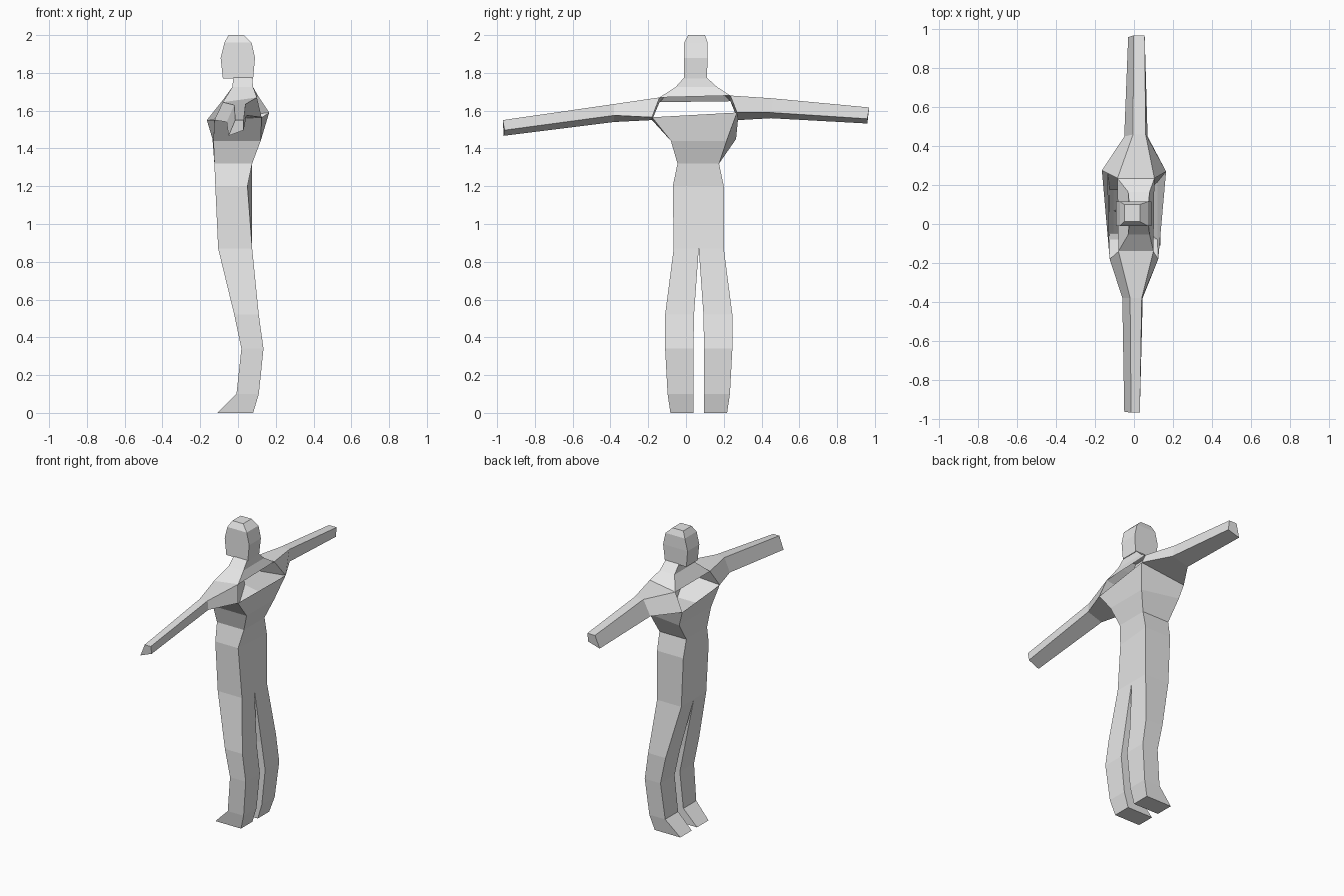
import bpy
import bmesh

if "Cube" in bpy.data.objects:
    bpy.data.objects.remove(bpy.data.objects["Cube"])

grey = bpy.data.materials.new("plain_grey")
grey.diffuse_color = (0.8, 0.8, 0.8, 1)
grey.use_nodes = True
grey.node_tree.nodes["Principled BSDF"].inputs["Base Color"].default_value = grey.diffuse_color


def loft(name, rings, cap_start=False, cap_end=False, skip=()):
    """Skin four-cornered rings; skip lists (band, side) left open for a limb."""
    bm = bmesh.new()
    loops = [[bm.verts.new(p) for p in ring] for ring in rings]
    for band, (a, b) in enumerate(zip(loops, loops[1:])):
        for i in range(4):
            j = (i + 1) % 4
            if (band, i) not in skip:
                bm.faces.new((a[i], a[j], b[j], b[i]))
    if cap_start:
        bm.faces.new(loops[0][::-1])
    if cap_end:
        bm.faces.new(loops[-1])
    bmesh.ops.recalc_face_normals(bm, faces=bm.faces)
    mesh = bpy.data.meshes.new(name)
    bm.to_mesh(mesh)
    bm.free()
    mesh.materials.append(grey)
    obj = bpy.data.objects.new(name, mesh)
    bpy.context.collection.objects.link(obj)
    return obj


def ring(z, x0, x1, y0, y1):
    return [(x0, y0, z), (x1, y0, z), (x1, y1, z), (x0, y1, z)]


# Arm roots: front low, back low, back high, front high
root_a = [(-.125, -.18, 1.55), (.125, -.18, 1.565), (.10, -.14, 1.67), (-.08, -.14, 1.645)]
root_b = [(-.165, .275, 1.55), (.165, .27, 1.59), (.105, .235, 1.68), (-.085, .235, 1.65)]

# Torso, chest and neck
hip = ring(.87, -.105, .075, -.065, .20)
waist = ring(1.2, -.12, .05, -.07, .20)
waist[2] = (.075, .20, 1.2)
chest = ring(1.44, -.13, .12, -.08, .215)
chest[3] = (-.135, .265, 1.45)
torso = loft("torso", [
    hip, waist,
    ring(1.32, -.125, .075, -.045, .175),
    chest,
    [root_a[0], root_a[1], root_b[1], root_b[0]],
    [root_a[3], root_a[2], root_b[2], root_b[3]],
    ring(1.725, -.03, .08, -.055, .165),
    ring(1.775, -.025, .075, -.01, .11),
], skip={(4, 1), (4, 3)})

# Arms
loft("arm_near", [
    root_a,
    [(-.06, -.38, 1.54), (.045, -.38, 1.575), (.04, -.38, 1.635), (-.02, -.38, 1.63)],
    [(-.05, -.965, 1.467), (.03, -.96, 1.497), (.03, -.97, 1.55), (-.015, -.97, 1.55)],
], cap_end=True)
loft("arm_far", [
    root_b,
    [(-.05, .45, 1.56), (.07, .45, 1.59), (.06, .46, 1.665), (-.005, .46, 1.665)],
    [(-.03, .96, 1.532), (.055, .96, 1.557), (.055, .97, 1.617), (-.002, .97, 1.617)],
], cap_end=True)

# Legs with feet, mirrored about the body centre line
MID = .0675
leg = [(.87, -.105, .075, .0, .1325), (.52, -.02, .11, .025, .178),
       (.34, .018, .135, .028, .178), (.10, -.008, .11, .028, .165),
       (0, -.11, .08, .028, .15)]
for side, name in ((-1, "leg_near"), (1, "leg_far")):
    loft(name, [ring(z, x0, x1, *sorted((MID + side * i, MID + side * o)))
                for z, x0, x1, i, o in leg], cap_end=True)

# Head
loft("head", [
    ring(1.77, -.08, .08, -.01, .11),
    ring(1.88, -.092, .09, -.01, .115),
    ring(1.96, -.072, .072, -.01, .115),
    ring(2.0, -.05, .03, .012, .10),
], cap_start=True, cap_end=True)
